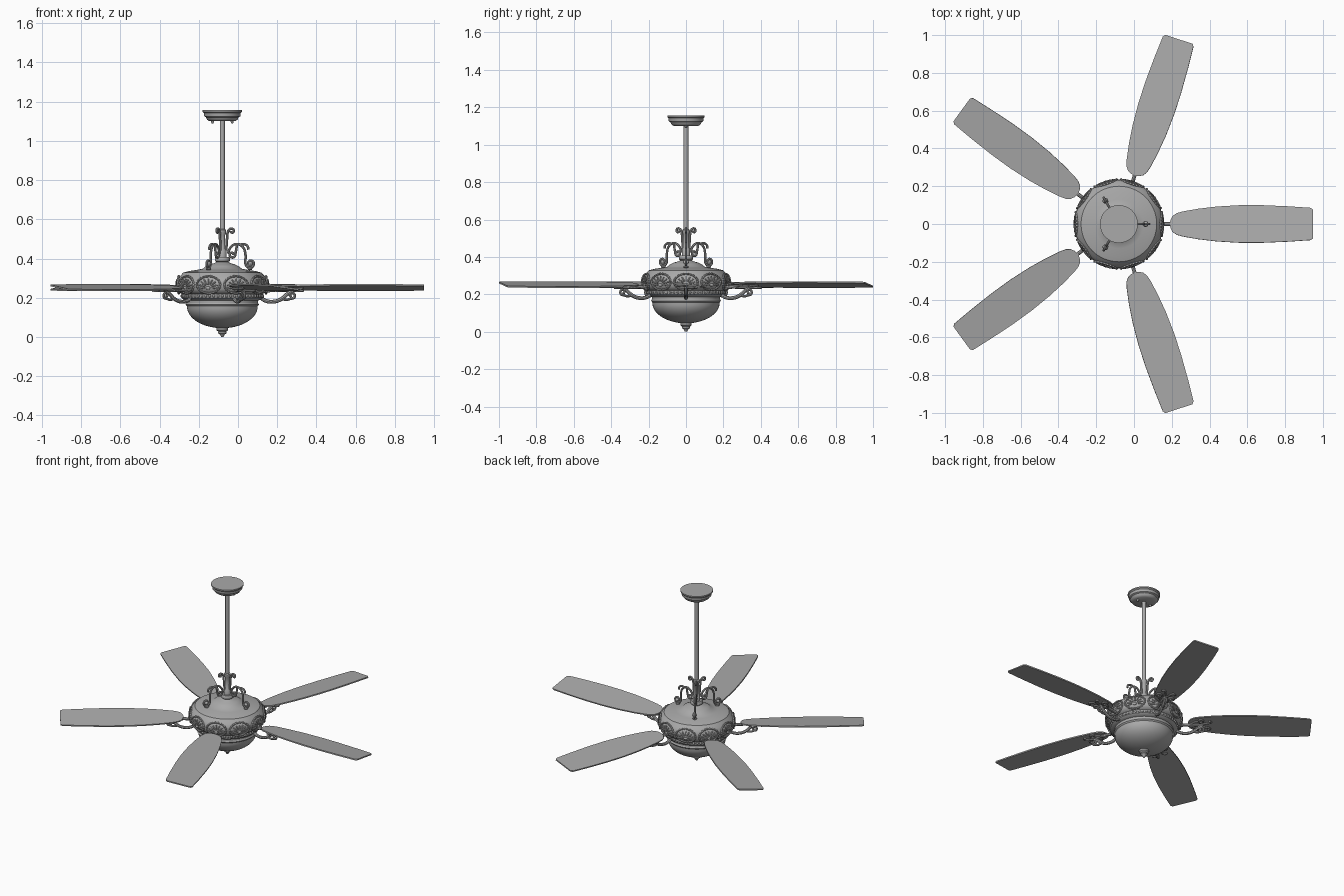
import bpy, bmesh, math
from mathutils import Matrix, Vector

cube = bpy.data.objects.get("Cube")
if cube:
    bpy.data.objects.remove(cube, do_unlink=True)

AXIS = Matrix.Translation((-0.08, 0, 0))

metal = bpy.data.materials.new("satin_grey")
metal.use_nodes = True
GREY = (0.4, 0.4, 0.4, 1)
metal.diffuse_color = GREY
metal.node_tree.nodes["Principled BSDF"].inputs["Base Color"].default_value = GREY


def turned(degrees):
    """Placement around the fan's vertical axis."""
    return AXIS @ Matrix.Rotation(math.radians(degrees), 4, 'Z')


def finish(name, mesh, place=AXIS, angle=35):
    obj = bpy.data.objects.new(name, mesh)
    bpy.context.collection.objects.link(obj)
    if not mesh.materials:
        mesh.materials.append(metal)
    obj.matrix_world = place
    bpy.ops.object.select_all(action='DESELECT')
    obj.select_set(True)
    bpy.context.view_layer.objects.active = obj
    bpy.ops.object.shade_smooth_by_angle(angle=math.radians(angle))
    return obj


def from_bmesh(name, bm, place=AXIS, angle=35):
    bmesh.ops.recalc_face_normals(bm, faces=bm.faces)
    mesh = bpy.data.meshes.new(name)
    bm.to_mesh(mesh)
    bm.free()
    return finish(name, mesh, place, angle)


def lathe(name, profile, steps=64):
    """Revolve (radius, height) points about the axis."""
    bm = bmesh.new()
    verts = [bm.verts.new((r, 0, z)) for r, z in profile]
    edges = [bm.edges.new(pair) for pair in zip(verts, verts[1:])]
    bmesh.ops.spin(bm, geom=verts + edges, cent=(0, 0, 0), axis=(0, 0, 1),
                   angle=math.tau, steps=steps, use_merge=True)
    bmesh.ops.remove_doubles(bm, verts=bm.verts, dist=0.0004)
    return from_bmesh(name, bm)


def tubes(name, paths, radius):
    """Mesh made of round bars bent through smooth paths."""
    curve = bpy.data.curves.new(name, 'CURVE')
    curve.dimensions = '3D'
    curve.bevel_depth, curve.bevel_resolution = radius, 2
    curve.resolution_u, curve.use_fill_caps = 5, True
    for path in paths:
        spline = curve.splines.new('BEZIER')
        spline.bezier_points.add(len(path) - 1)
        for point, co in zip(spline.bezier_points, path):
            point.co = co
            point.handle_left_type = point.handle_right_type = 'AUTO'
    temp = bpy.data.objects.new(name + "_helper", curve)
    bpy.context.collection.objects.link(temp)
    bpy.context.view_layer.update()
    mesh = bpy.data.meshes.new_from_object(
        temp.evaluated_get(bpy.context.evaluated_depsgraph_get()))
    bpy.data.objects.remove(temp, do_unlink=True)
    mesh.materials.clear()
    return mesh


def spiral(cx, cz, r, start, turn, plane='XZ', level=0):
    """Tightening curl path, either upright or lying flat."""
    pts = []
    for i in range(7):
        a = math.radians(start + turn * i / 6)
        s = r * (1 - 0.11 * i)
        u, v = cx + s * math.cos(a), cz + s * math.sin(a)
        pts.append((u, level, v) if plane == 'XZ' else (u, v, level))
    return pts


def ball(bm, co, size):
    bmesh.ops.create_uvsphere(
        bm, u_segments=10, v_segments=6, radius=1,
        matrix=Matrix.Translation(co) @ Matrix.Diagonal((*size, 1)))


# Ceiling canopy, its screws and the rod
lathe("canopy", [(0, 1.156), (0.1, 1.156), (0.1, 1.148), (0.094, 1.142), (0.092, 1.125),
                 (0.083, 1.12), (0.078, 1.108), (0.066, 1.1), (0, 1.1)])
bm = bmesh.new()
for x in (-0.05, 0.05):
    ball(bm, (x, 0, 1.098), (0.008, 0.008, 0.01))
from_bmesh("canopy_screws", bm)
lathe("down_rod", [(0, 1.11), (0.013, 1.11), (0.013, 0.55), (0.02, 0.545), (0.02, 0.53),
                   (0.015, 0.52), (0.015, 0.45), (0.022, 0.44), (0.022, 0.4), (0, 0.4)], 24)

# Motor housing with collar, shoulder and bulging belly
lathe("motor_housing", [
    (0, 0.408), (0.034, 0.408), (0.038, 0.402), (0.038, 0.388), (0.031, 0.382),
    (0.045, 0.375), (0.065, 0.37), (0.085, 0.36), (0.1, 0.348), (0.13, 0.342),
    (0.17, 0.336), (0.2, 0.328), (0.206, 0.32), (0.222, 0.305), (0.232, 0.285),
    (0.235, 0.265), (0.231, 0.243), (0.22, 0.227), (0.207, 0.22), (0.207, 0.198),
    (0.198, 0.19), (0.183, 0.186), (0.183, 0.172), (0, 0.172)])
# Light bowl and finial
bowl = [(0, 0.172), (0.183, 0.172), (0.187, 0.165), (0.18, 0.157)]
bowl += [(0.18 * math.cos(t), 0.155 - 0.11 * math.sin(t))
         for t in [math.pi / 2 * i / 14 for i in range(1, 15)]]
lathe("light_bowl", bowl)
lathe("finial", [(0, 0.05), (0.03, 0.047), (0.03, 0.035), (0.02, 0.027), (0.022, 0.02),
                 (0.012, 0.012), (0.006, 0), (0, 0)], 24)

# Beaded band below the belly
bm = bmesh.new()
for i in range(60):
    a = math.tau * i / 60
    ball(bm, (0.207 * math.cos(a), 0.207 * math.sin(a), 0.209), (0.007, 0.007, 0.009))
from_bmesh("beaded_band", bm)


# Oval medallions with a fan of leaf ribs, laid over the belly
def on_belly(u, v):
    z = 0.266 + v
    r = 0.236 - 7 * v * v
    return (r * math.cos(u / 0.235), r * math.sin(u / 0.235), z)


oval = [on_belly(0.063 * math.cos(a), 0.044 * math.sin(a))
        for a in [math.tau * i / 16 for i in range(17)]]
ribs = []
for i in range(9):
    a = math.radians(-10 + 25 * i)
    ribs.append([on_belly(s * 0.052 * math.cos(a), -0.012 + s * 0.042 * math.sin(a))
                 for s in (0.35, 0.7, 1)])
frame_mesh = tubes("medallion_frame", [oval], 0.005)
rib_mesh = tubes("medallion_ribs", ribs, 0.004)
bm = bmesh.new()
for i in range(22):
    a = math.tau * i / 22
    ball(bm, on_belly(0.063 * math.cos(a), 0.044 * math.sin(a)), (0.007, 0.006, 0.006))
ball(bm, on_belly(0, -0.016), (0.007, 0.012, 0.009))
edge_mesh = from_bmesh("medallion_beads", bm, turned(0)).data
for i in range(10):
    finish("medallion_frame", frame_mesh, turned(36 * i))
    finish("medallion_ribs", rib_mesh, turned(36 * i))
    if i:
        finish("medallion_beads", edge_mesh, turned(36 * i))

# Three scrolled braces around the rod
main_bar = [(0.028, 0, 0.425), (0.045, 0, 0.46), (0.075, 0, 0.474), (0.105, 0, 0.458),
            (0.118, 0, 0.42), (0.118, 0, 0.385)] + spiral(0.143, 0.375, 0.024, 200, 400)
top_hook = [(0.02, 0, 0.44), (0.024, 0, 0.5), (0.03, 0, 0.54)] \
    + spiral(0.048, 0.54, 0.014, 140, -330)
inner_curl = [(0.075, 0, 0.472), (0.07, 0, 0.44)] + spiral(0.05, 0.42, 0.018, 20, -400)
leaf_curl = [(0.085, 0, 0.47), (0.115, 0, 0.472), (0.13, 0, 0.46), (0.132, 0, 0.445)]
brace_mesh = tubes("scroll_brace", [main_bar, top_hook, inner_curl, leaf_curl], 0.0065)
bm = bmesh.new()
ball(bm, (0.143, 0, 0.372), (0.013, 0.016, 0.013))
ball(bm, (0.14, 0, 0.347), (0.014, 0.014, 0.007))
foot = from_bmesh("brace_foot", bm, turned(0)).data
for i in range(3):
    finish("scroll_brace", brace_mesh, turned(120 * i))
    if i:
        finish("brace_foot", foot, turned(120 * i))

# Blade: tapered board with a round root, pitched about its length
half = [(0.27, 0), (0.273, 0.022), (0.285, 0.043), (0.305, 0.057), (0.34, 0.067), (0.42, 0.081),
        (0.52, 0.093), (0.64, 0.1), (0.76, 0.1), (0.9, 0.094), (1.015, 0.086), (1.028, 0.076)]
outline = half + [(r, -w) for r, w in reversed(half[1:])]
bm = bmesh.new()
face = bm.faces.new([bm.verts.new((r, w, -0.004)) for r, w in outline])
top = bmesh.ops.extrude_face_region(bm, geom=[face])["geom"]
bmesh.ops.translate(bm, vec=(0, 0, 0.008),
                    verts=[g for g in top if isinstance(g, bmesh.types.BMVert)])
bmesh.ops.transform(bm, matrix=Matrix.Translation((0, 0, 0.252))
                    @ Matrix.Rotation(math.radians(-8), 4, 'X'), verts=bm.verts)
blade_mesh = from_bmesh("blade", bm, turned(0)).data

# Blade arm: swept bar ending in a curl, with flat scrolls under the blade
arm = [(0.19, 0, 0.205), (0.22, 0, 0.185), (0.26, 0, 0.18), (0.3, 0, 0.193),
       (0.335, 0, 0.222), (0.36, 0, 0.238)]
arm_mesh = tubes("blade_arm", [arm, [(0.22, 0, 0.235), (0.26, 0, 0.24), (0.34, 0, 0.241)]], 0.01)
scrolls = [[(0.3, 0, 0.195), (0.33, 0, 0.19)] + spiral(0.355, 0.212, 0.018, 250, 380)]
for side in (-1, 1):
    level = 0.241 - 0.006 * side
    flat = spiral(0.345, 0.042 * side, 0.022, -150 * side, 400 * side, 'XY', level)
    scrolls.append([(0.275, 0, 0.235), (0.3, 0.012 * side, level)] + flat)
    scrolls.append([(0.33, 0, 0.238), (0.38, 0.012 * side, level),
                    (0.41, 0.03 * side, level), (0.4, 0.045 * side, level)])
scroll_mesh = tubes("arm_scrolls", scrolls, 0.0065)
for i in range(5):
    if i:
        finish("blade", blade_mesh, turned(72 * i))
    finish("blade_arm", arm_mesh, turned(72 * i))
    finish("arm_scrolls", scroll_mesh, turned(72 * i))
